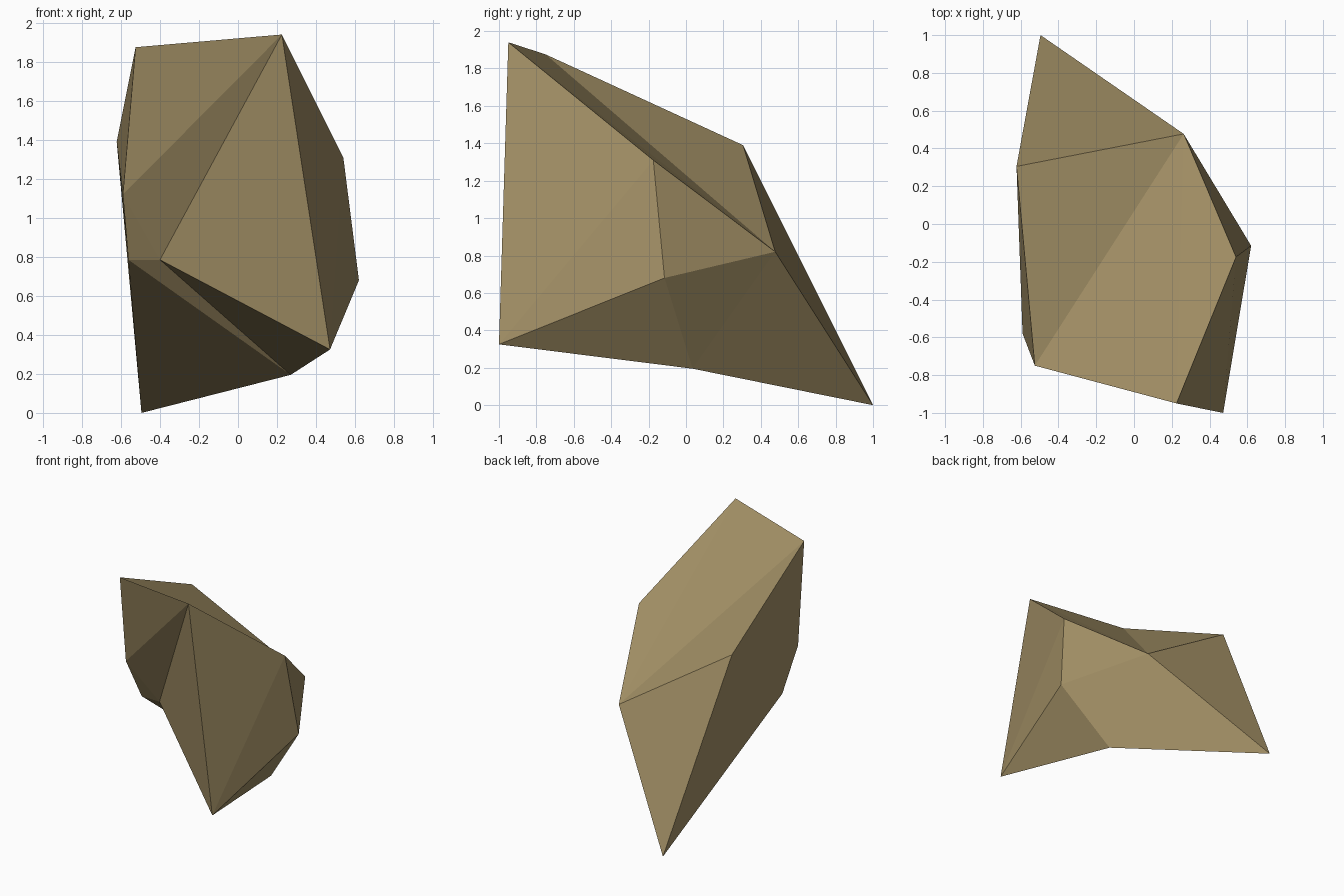
import bpy
import bmesh

if "Cube" in bpy.data.objects:
    bpy.data.objects.remove(bpy.data.objects["Cube"])

# Corner points of the faceted boulder
corners = dict(
    A=(-0.525, -0.75, 1.875), B=(0.225, -0.95, 1.94), C=(0.54, -0.175, 1.31),
    D=(0.62, -0.115, 0.68), E=(0.472, -1.0, 0.325), F=(0.27, 0.035, 0.195),
    G=(-0.495, 1.0, 0.0), H=(-0.562, -0.42, 0.785), I=(-0.40, -0.425, 0.785),
    J=(-0.59, -0.58, 1.12), K=(-0.622, 0.305, 1.39), L=(0.263, 0.477, 0.82))

# Triangular facets, grouped by side
facets = (
    "ABJ BJI JHI BIE "           # front
    "BEC CED EDF CLD DLF FLG "   # right
    "AKL ALB BLC KLG "           # top and back
    "AJK JHK KHG "               # left
    "IEF HIF HFG").split()       # underside

bm = bmesh.new()
verts = {name: bm.verts.new(co) for name, co in corners.items()}
for facet in facets:
    bm.faces.new([verts[c] for c in facet])
bmesh.ops.recalc_face_normals(bm, faces=bm.faces[:])

mesh = bpy.data.meshes.new("boulder")
bm.to_mesh(mesh)
bm.free()
boulder = bpy.data.objects.new("boulder", mesh)
bpy.context.collection.objects.link(boulder)

# Single sandy stone colour
stone = bpy.data.materials.new("sandy stone")
stone.diffuse_color = (0.36, 0.275, 0.13, 1.0)
stone.use_nodes = True
stone.node_tree.nodes["Principled BSDF"].inputs["Base Color"].default_value = stone.diffuse_color
mesh.materials.append(stone)
